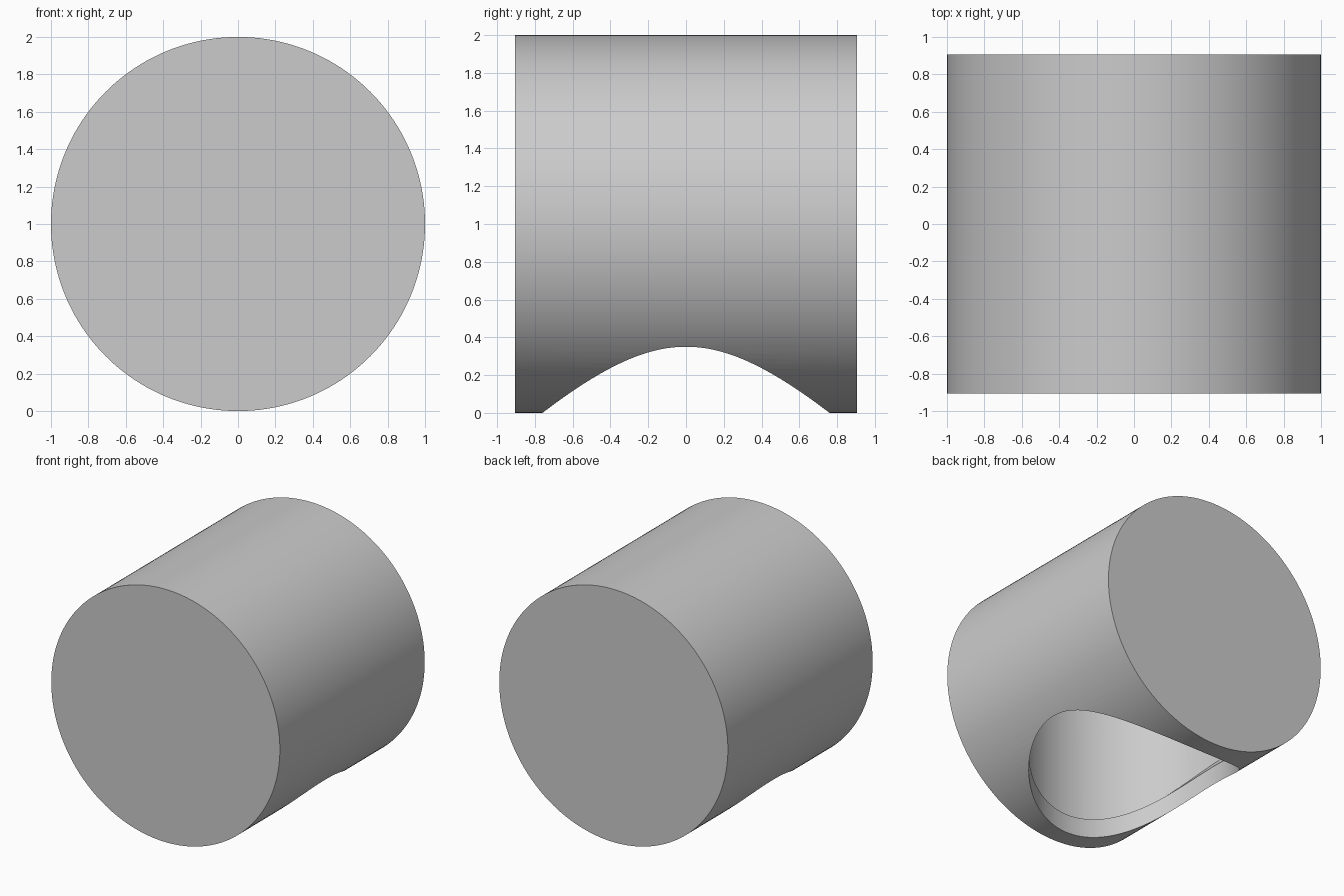
import bpy
import math

cube = bpy.data.objects.get("Cube")
if cube:
    bpy.data.objects.remove(cube, do_unlink=True)

HALF_LENGTH = 0.905
HOLE_RADIUS = 0.76
CAVITY_RADIUS = 0.82
WALL = 0.15


def cylinder(name, radius, depth, location, along_y=False):
    bpy.ops.mesh.primitive_cylinder_add(vertices=160, radius=radius, depth=depth, location=location)
    obj = bpy.context.object
    obj.name = name
    if along_y:
        obj.rotation_euler.x = math.pi / 2
    bpy.ops.object.transform_apply(location=True, rotation=True, scale=True)
    return obj


def boolean(target, cutter, operation):
    mod = target.modifiers.new(operation.lower(), "BOOLEAN")
    mod.operation = operation
    mod.solver = "EXACT"
    mod.object = cutter
    bpy.ops.object.select_all(action="DESELECT")
    bpy.context.view_layer.objects.active = target
    target.select_set(True)
    bpy.ops.object.modifier_apply(modifier=mod.name)
    bpy.data.objects.remove(cutter, do_unlink=True)


# Round body lying along y
body = cylinder("body", 1, 2 * HALF_LENGTH, (0, 0, 1), along_y=True)

# Round opening in the underside
boolean(body, cylinder("opening_cutter", HOLE_RADIUS, 1.8, (0, 0, 0.3)), "DIFFERENCE")

# Slightly wider cavity above a lip that follows the curve of the body
cavity = cylinder("cavity_cutter", CAVITY_RADIUS, 2.5, (0, 0, 0.2))
boolean(cavity, cylinder("lip_shape", 1, 2.2, (0, 0, 1 + WALL), along_y=True), "INTERSECT")
boolean(body, cavity, "DIFFERENCE")

# Plain grey finish
grey = bpy.data.materials.new("light_grey")
grey.use_nodes = True
colour = (0.6, 0.6, 0.6, 1)
grey.diffuse_color = colour
grey.node_tree.nodes["Principled BSDF"].inputs["Base Color"].default_value = colour
body.data.materials.clear()
body.data.materials.append(grey)

bpy.ops.object.select_all(action="DESELECT")
bpy.context.view_layer.objects.active = body
body.select_set(True)
bpy.ops.object.shade_smooth_by_angle(angle=math.radians(30))
